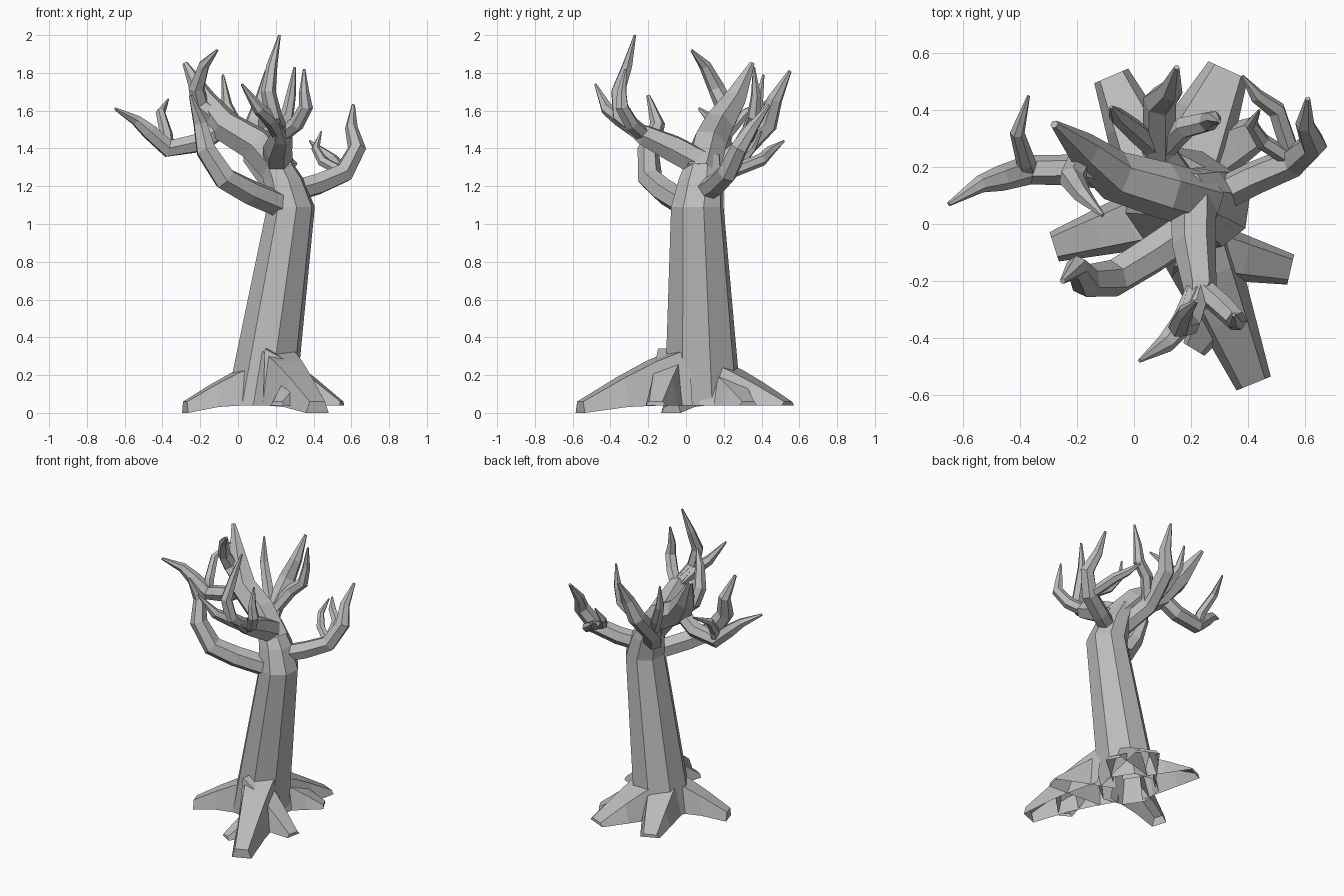
import bpy, bmesh, math
from mathutils import Vector

if "Cube" in bpy.data.objects:
    bpy.data.objects.remove(bpy.data.objects["Cube"], do_unlink=True)

bark = bpy.data.materials.new("grey_bark")
bark.use_nodes = True
bark.diffuse_color = (.5, .5, .5, 1)
bark.node_tree.nodes["Principled BSDF"].inputs["Base Color"].default_value = bark.diffuse_color


def loft(name, rings, closed=True):
    """Skin equal-length rings, flat shaded; capped at the far end, open at the start."""
    bm = bmesh.new()
    loops = [[bm.verts.new(point) for point in ring] for ring in rings]
    for lower, upper in zip(loops, loops[1:]):
        for i in range(0 if closed else 1, len(lower)):
            bm.faces.new((lower[i - 1], lower[i], upper[i], upper[i - 1]))
    bm.faces.new(loops[-1])
    bmesh.ops.recalc_face_normals(bm, faces=bm.faces)
    mesh = bpy.data.meshes.new(name)
    bm.to_mesh(mesh)
    bm.free()
    mesh.materials.append(bark)
    bpy.context.collection.objects.link(bpy.data.objects.new(name, mesh))


def polygon(centre, radius, side, up, sides, turn=0):
    angles = [math.tau * (k + turn) / sides for k in range(sides)]
    return [centre + radius * (math.cos(a) * side + math.sin(a) * up) for a in angles]


def limb(name, radius, *path):
    """Six-sided limb that stays thick, then narrows to a pointed tip."""
    points = [Vector(point) for point in path]
    last = len(points) - 1
    side = Vector((.3, .9, 0))
    rings = []
    for i, point in enumerate(points):
        before, after = points[max(i - 1, 0)], points[min(i + 1, last)]
        along = ((point - before).normalized() + (after - point).normalized()).normalized()
        side = (side - along * side.dot(along)).normalized()
        taper = 1 - .85 * (i / last) ** 3
        rings.append(polygon(point, radius * taper, side, along.cross(side), 6))
    loft(name, rings)
    return points


def root(name, start, end, height, width, ground=.04):
    """Hollow wedge that narrows and slopes down from the trunk to a blunt end."""
    start, end = Vector((*start, 0)), Vector((*end, 0))
    across = (end - start).normalized().cross(Vector((0, 0, 1)))
    rings = []
    for t in (0, .3, .6, 1):
        centre = start.lerp(end, t)
        half = width * (1 - .55 * t)
        low = .04 + (ground - .04) * t ** 3
        top = .06 + (height - .06) * (1 - t ** 1.2)
        rings.append([centre + across * half * k + Vector((0, 0, z)) for k, z in
                      ((-1.2, low), (-.8, top), (.8, top), (1.2, low))])
    loft(name, rings, closed=False)


# Trunk: straight leaning bole, bent over at the crown
bole = [(.12, .09, .04, .19), (.28, .06, 1.09, .13), (.24, .08, 1.24, .11), (.18, .1, 1.37, .08)]
loft("trunk", [polygon(Vector((x, y, z)), r, Vector((1, 0, 0)), Vector((0, 1.1, 0)), 8, .3)
               for x, y, z, r in bole])

# Main limb continuing the trunk, with its upper twig
main = limb("main_limb", .1, (.24, .08, 1.26), (.1, .12, 1.42), (-.07, .17, 1.52),
            (-.18, .26, 1.66), (-.28, .35, 1.85))
limb("main_limb_twig", .05, main[2], (-.2, .2, 1.63), (-.22, .16, 1.72),
     (-.18, .1, 1.84), (-.11, .03, 1.92))

# Far right limb reaching outward
outer = limb("outer_limb", .055, main[2], (-.2, .19, 1.43), (-.37, .19, 1.4),
             (-.47, .16, 1.49), (-.54, .14, 1.55), (-.65, .07, 1.61))
limb("outer_limb_twig", .035, outer[2], (-.38, .22, 1.48), (-.41, .32, 1.59), (-.37, .45, 1.66))

# Low limb sweeping forward and up
limb("low_limb", .07, (.25, .02, 1.09), (.06, -.11, 1.17), (-.07, -.19, 1.24),
     (-.17, -.2, 1.39), (-.2, -.15, 1.53), (-.25, -.2, 1.68))

# Front limb and its tendrils
front = limb("front_limb", .08, (.21, .08, 1.32), (.21, -.07, 1.4), (.23, -.22, 1.47),
             (.21, -.35, 1.54))
limb("front_tall_tendril", .045, front[2], (.19, -.35, 1.57), (.16, -.36, 1.7),
     (.18, -.31, 1.84), (.22, -.27, 2))
limb("front_reaching_tendril", .045, front[2], (.17, -.35, 1.56), (.11, -.42, 1.61),
     (.02, -.48, 1.74))
limb("front_side_tendril", .042, front[2], (.31, -.29, 1.53), (.36, -.34, 1.62),
     (.35, -.34, 1.7), (.35, -.32, 1.82))

# Back limb and its tendrils
back = limb("back_limb", .065, (.2, .09, 1.2), (.09, .25, 1.35), (.09, .43, 1.53),
            (.13, .47, 1.66), (.15, .55, 1.81))
limb("back_left_tendril", .042, back[1], (.18, .34, 1.5), (.26, .36, 1.57),
     (.28, .37, 1.68), (.3, .36, 1.83))
limb("back_right_tendril", .04, back[1], (0, .33, 1.5), (-.06, .38, 1.63), (-.08, .41, 1.79))

# Left limb and its twigs
left = limb("left_limb", .06, (.28, .09, 1.17), (.42, .16, 1.21), (.56, .22, 1.27),
            (.63, .28, 1.4), (.6, .35, 1.51), (.61, .44, 1.63))
limb("left_limb_back_twig", .035, left[2], (.5, .4, 1.34), (.43, .45, 1.39), (.38, .52, 1.44))
limb("left_limb_curled_twig", .03, left[2], (.45, .29, 1.33), (.41, .35, 1.4), (.44, .4, 1.49))

# Roots spreading around the base
root("front_root", (.2, -.02), (.42, -.56), .34, .12, ground=0)
root("front_root_fork", (.32, -.26), (.21, -.44), .2, .08)
root("left_root", (.16, -.07), (.55, -.16), .34, .1)
root("right_root", (.1, .04), (-.28, -.08), .26, .1, ground=0)
root("back_right_root", (.1, .1), (-.08, .52), .26, .12)
root("back_root", (.15, .14), (.33, .54), .28, .14)
root("back_root_fork", (.2, .2), (.45, .33), .22, .1)
